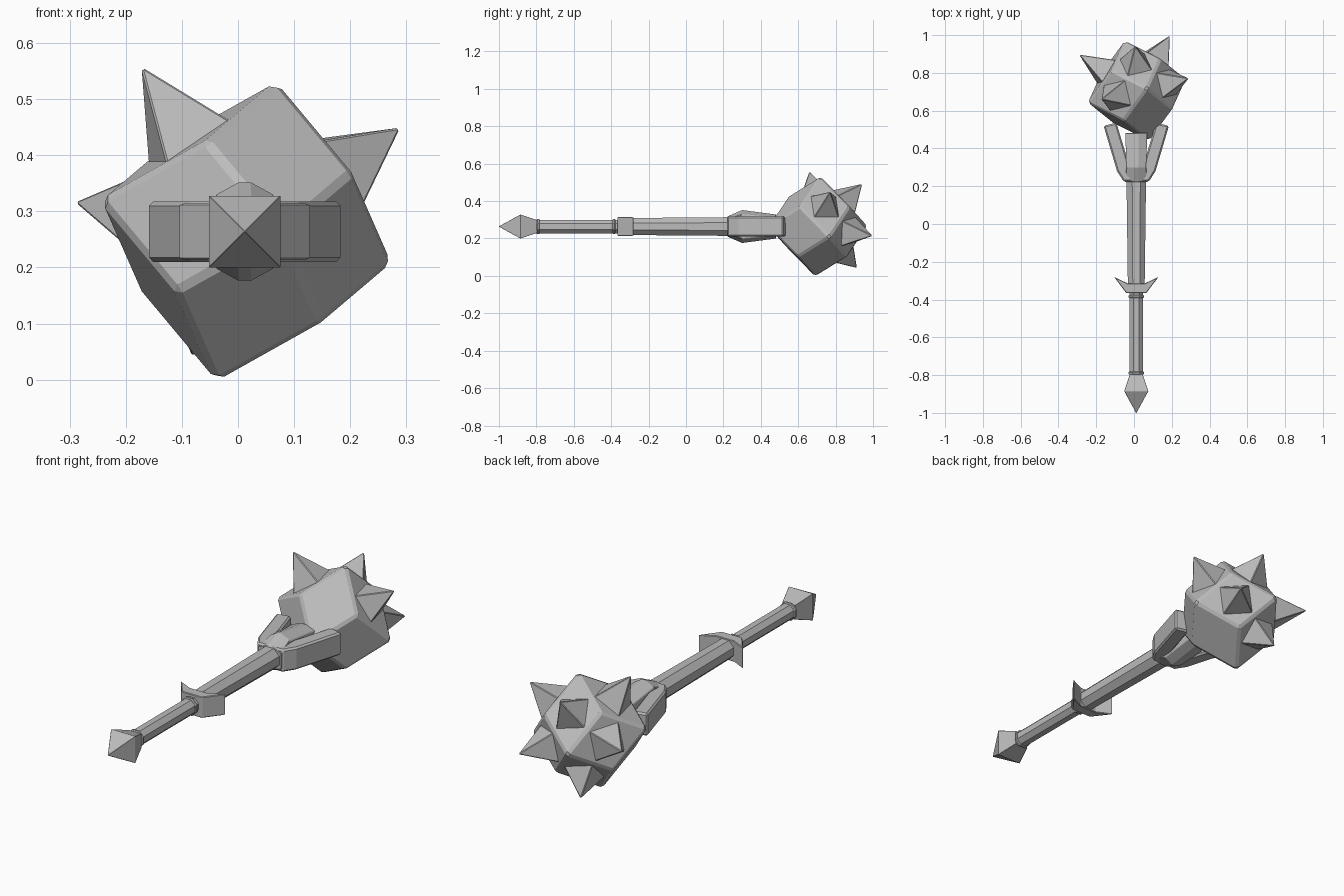
import bpy, bmesh, math
from itertools import product
from mathutils import Vector

if "Cube" in bpy.data.objects:
    bpy.data.objects.remove(bpy.data.objects["Cube"], do_unlink=True)

AXIS = Vector((0.012, 0, 0.264))       # centre line of the shaft
HEAD = Vector((0.015, 0.705, 0.264))   # centre of the head

steel = bpy.data.materials.new("grey_steel")
steel.use_nodes = True
colour = (0.5, 0.5, 0.5, 1)
steel.diffuse_color = colour
steel.node_tree.nodes["Principled BSDF"].inputs["Base Color"].default_value = colour


def finish(name, bm, origin, bevel=0):
    """Turn a bmesh into a flat-shaded steel object."""
    bmesh.ops.recalc_face_normals(bm, faces=bm.faces)
    mesh = bpy.data.meshes.new(name)
    bm.to_mesh(mesh)
    bm.free()
    mesh.materials.append(steel)
    obj = bpy.data.objects.new(name, mesh)
    obj.location = origin
    bpy.context.collection.objects.link(obj)
    if bevel:
        mod = obj.modifiers.new("bevel", "BEVEL")
        mod.width = bevel
        mod.segments = 1
        mod.limit_method = "ANGLE"
        mod.angle_limit = math.radians(25)
    return obj


def loft(name, section, stations, bevel=0):
    """Sweep a section along y; each station is (y, x scale, z scale)."""
    bm = bmesh.new()
    rings = [[bm.verts.new((x * sx, y, z * sz)) for x, z in section]
             for y, sx, sz in stations]
    n = len(section)
    for a, b in zip(rings, rings[1:]):
        for i in range(n):
            j = (i + 1) % n
            bm.faces.new((a[i], a[j], b[j], b[i]))
    bm.faces.new(rings[0])
    bm.faces.new(rings[-1])
    bmesh.ops.remove_doubles(bm, verts=bm.verts, dist=1e-5)
    return finish(name, bm, AXIS, bevel)


def plate(name, outline, half, bevel):
    """Extrude a top-view outline to +-half in z."""
    bm = bmesh.new()
    face = bm.faces.new([bm.verts.new((x, y, -half)) for x, y in outline])
    new = bmesh.ops.extrude_face_region(bm, geom=[face])["geom"]
    bmesh.ops.translate(bm, vec=(0, 0, 2 * half),
                        verts=[v for v in new if isinstance(v, bmesh.types.BMVert)])
    return finish(name, bm, AXIS, bevel)


# Octagon with flats facing up and sideways, flat distance 1
octagon = [(math.cos(a) / math.cos(math.pi / 8), math.sin(a) / math.cos(math.pi / 8))
           for a in [math.pi / 8 + i * math.pi / 4 for i in range(8)]]
square = [(1, 1), (-1, 1), (-1, -1), (1, -1)]

# Pommel, grip, shaft and rings
loft("pommel", square, [(-1, 0.001, 0.001), (-0.885, 0.064, 0.064),
                        (-0.795, 0.034, 0.034)], 0.002)
loft("grip", octagon, [(-0.81, 0.036, 0.036), (-0.35, 0.036, 0.036)])
loft("shaft", octagon, [(-0.36, 0.044, 0.045), (0.25, 0.052, 0.05)])
for name, y in (("lower_ring", -0.79), ("upper_ring", -0.385)):
    loft(name, octagon, [(y - 0.008, 0.037, 0.037), (y - 0.004, 0.041, 0.041),
                         (y + 0.004, 0.041, 0.041), (y + 0.008, 0.037, 0.037)])

# Guard with two swept wings
half_guard = [(0.053, -0.366), (0.118, -0.28), (0.044, -0.315)]
plate("guard", half_guard + [(-x, y) for x, y in reversed(half_guard)], 0.05, 0.003)

# Collar with a ridge above and below
ridge = [(0.2, 1), (1, 0.74), (1, -0.74), (0.2, -1)]
ridge += [(-x, z) for x, z in reversed(ridge)]
loft("collar", ridge, [(0.222, 0.062, 0.054), (0.30, 0.052, 0.088),
                       (0.482, 0.058, 0.064)], 0.003)

# Two prongs holding the head
prong = [(0.0, 0.224), (0.066, 0.224), (0.102, 0.28), (0.173, 0.52),
         (0.105, 0.536), (0.04, 0.32), (0.0, 0.32)]
for side, s in (("left", 1), ("right", -1)):
    plate(side + "_prong", [(s * x, y) for x, y in prong], 0.054, 0.008)

# Tilted axes of the head
e1 = Vector((-0.233, 0.97, 0.0)).normalized()
e2 = Vector((-0.94, -0.21, 0.2))
e2 = (e2 - e1 * e2.dot(e1)).normalized()
e3 = -e1.cross(e2) if e1.cross(e2).z < 0 else e1.cross(e2)

# Head: rhombic dodecahedron from cube corners and axis points
R = 0.137
bm = bmesh.new()
for i, j, k in product((-1, 1), repeat=3):
    bm.verts.new((e1 * i + e2 * j + e3 * k) * R)
for e in (e1, e2, e3):
    for s in (-1, 1):
        bm.verts.new(e * s * 2 * R)
bmesh.ops.convex_hull(bm, input=bm.verts)
bmesh.ops.dissolve_limit(bm, angle_limit=0.05, verts=bm.verts, edges=bm.edges)
finish("head", bm, HEAD, 0.01)

# Spikes on the six outer faces
spikes = [(e3, e2, 0.352), (e3, -e2, 0.338), (e1, e2, 0.365),
          (e1, -e2, 0.345), (e1, e3, 0.33), (e1, -e3, 0.32)]
for n, (p, q, reach) in enumerate(spikes, 1):
    out = (p + q).normalized()
    along = (p - q).normalized()
    across = out.cross(along)
    bm = bmesh.new()
    base = [bm.verts.new(out * 0.18 + (along * x + across * y) * 0.074) for x, y in square]
    tip = bm.verts.new(out * reach)
    bm.faces.new(base)
    for i in range(4):
        bm.faces.new((base[i], base[(i + 1) % 4], tip))
    finish("spike_%d" % n, bm, HEAD, 0.003)
